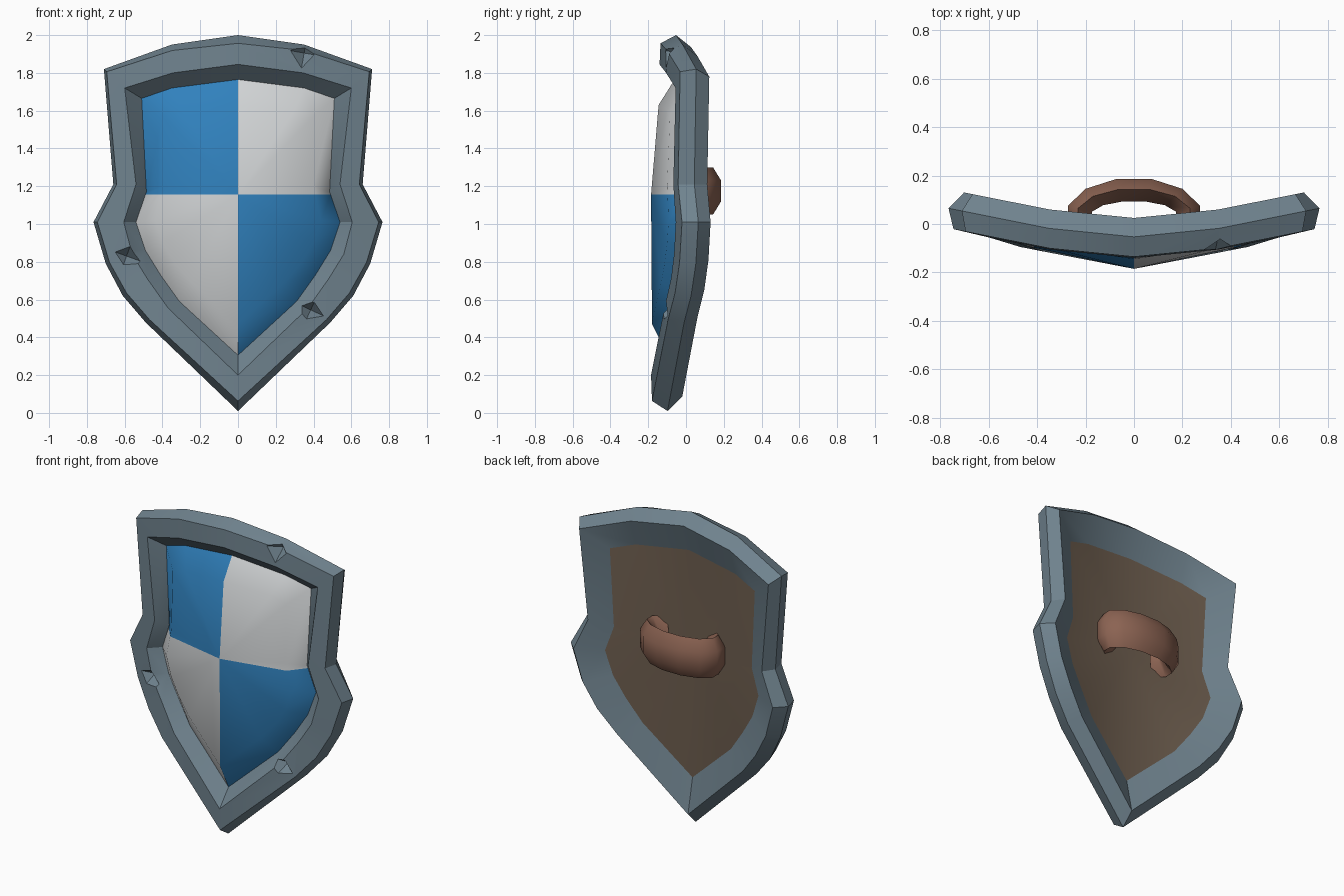
import bpy, bmesh, math

if "Cube" in bpy.data.objects:
    bpy.data.objects.remove(bpy.data.objects["Cube"])

def material(name, col):
    m = bpy.data.materials.new(name)
    m.diffuse_color = (*col, 1)
    m.use_nodes = True
    m.node_tree.nodes["Principled BSDF"].inputs["Base Color"].default_value = m.diffuse_color
    return m

STEEL = material("slate steel", (0.16, 0.225, 0.27))
BLUE = material("blue paint", (0.03, 0.22, 0.51))
WHITE = material("white paint", (0.64, 0.66, 0.67))
WOOD = material("brown wood", (0.16, 0.115, 0.08))
LEATHER = material("red brown leather", (0.26, 0.125, 0.085))

# Right half outlines (x, z), top centre to bottom tip
OUTER = [(0, 2), (.35, 1.95), (.71, 1.82), (.66, 1.21), (.765, 1.01), (.70, .79), (.61, .62), (.49, .48), (0, .01)]
FRONT = [(0, 1.845), (.345, 1.80), (.60, 1.72), (.54, 1.21), (.605, 1.01), (.56, .84), (.48, .71), (.37, .555), (0, .20)]
PANEL = [(0, 1.765), (.35, 1.72), (.51, 1.665), (.485, 1.17), (.54, 1.01), (.49, .86), (.41, .73), (.31, .59), (0, .305)]
RAISED = [(0, 1.63), (.30, 1.605), (.40, 1.57), (.40, 1.20), (.44, 1.02), (.40, .90), (.34, .80), (.25, .695), (0, .47)]

def blend(a, b, t):
    return [(p[0] + (q[0] - p[0]) * t(p[0]), p[1] + (q[1] - p[1]) * t(p[0])) for p, q in zip(a, b)]

def curve(x, z):
    """Backward bow of the shield towards its sides, forward lean at its tip."""
    x = abs(x)
    return .1 * x + .1 * max(0, x - .35) - .045 * min(1, max(0, 1.4 - 2 * z))

def ring(half, y):
    right = [(x, y + curve(x, z), z) for x, z in half]
    return right + [(-a, b, c) for a, b, c in right[-2:0:-1]]

def add_ring(bm, pts):
    return [bm.verts.new(p) for p in pts]

def bridge(bm, a, b):
    n = len(a)
    return [bm.faces.new((a[i], a[(i + 1) % n], b[(i + 1) % n], b[i])) for i in range(n)]

def finish(bm, name, mats):
    bmesh.ops.recalc_face_normals(bm, faces=bm.faces[:])
    me = bpy.data.meshes.new(name)
    bm.to_mesh(me)
    bm.free()
    ob = bpy.data.objects.new(name, me)
    bpy.context.collection.objects.link(ob)
    for m in mats:
        me.materials.append(m)
    return ob

def activate(ob):
    bpy.ops.object.select_all(action='DESELECT')
    ob.select_set(True)
    bpy.context.view_layer.objects.active = ob

def smooth(ob, deg):
    activate(ob)
    bpy.ops.object.shade_smooth_by_angle(angle=math.radians(deg))

# Metal rim: six-sided section swept round the outline
bm = bmesh.new()
loops = [add_ring(bm, p) for p in (
    ring(OUTER, -.053),
    ring(blend(OUTER, FRONT, lambda x: .28 - .2 * x), -.135),
    ring(FRONT, -.14),
    ring(PANEL, -.06),
    ring(PANEL, -.03),
    ring(blend(OUTER, FRONT, lambda x: .4), .025))]
for a, b in zip(loops, loops[1:] + loops[:1]):
    bridge(bm, a, b)
rim = finish(bm, "rim", [STEEL])

# Battle chips cut out of the rim with pyramids pointing backward
for x, z, y, roll, sx, sz in ((.35, 1.905, -.105, 10, .14, .16),
                              (-.59, .83, -.055, 20, .16, .10),
                              (.385, .545, -.105, 25, .17, .09)):
    bpy.ops.mesh.primitive_cone_add(vertices=4, radius1=1, radius2=0, depth=.13,
                                    location=(x, y, z), rotation=(-math.pi / 2, math.radians(roll), 0))
    cut = bpy.context.object
    cut.name = "chip_cutter"
    cut.scale = (sx, sz, 1)
    cut.hide_render = True
    activate(rim)
    mod = rim.modifiers.new("chip", 'BOOLEAN')
    mod.operation, mod.solver, mod.object = 'DIFFERENCE', 'EXACT', cut
    bpy.ops.object.modifier_apply(modifier=mod.name)
    bpy.data.objects.remove(cut)
rim.data.materials.clear()
rim.data.materials.append(STEEL)
for p in rim.data.polygons:
    p.material_index = 0
smooth(rim, 25)

# Quartered panel: bevelled border, ridged front, wooden back
MID = 1.155
bm = bmesh.new()
edge = add_ring(bm, ring(PANEL, -.06))
raised = add_ring(bm, [(x, (-.145 if z > MID + .2 else -.18) + (.15 if z > MID + .2 else .2) * abs(x), z)
                       for x, y, z in ring(RAISED, 0)])
back = add_ring(bm, ring(PANEL, -.03))
bridge(bm, edge, raised)
bridge(bm, edge, back)
for loop, y in ((raised, -.185), (back, -.045)):
    hub = bm.verts.new((0, y, MID))
    for i in range(len(loop)):
        f = bm.faces.new((loop[i], loop[(i + 1) % len(loop)], hub))
        f.material_index = 2 if loop is back else 0
bmesh.ops.bisect_plane(bm, geom=bm.verts[:] + bm.edges[:] + bm.faces[:],
                       plane_co=(0, 0, MID), plane_no=(0, 0, 1), dist=1e-5)
for f in bm.faces:
    c = f.calc_center_median()
    if f.material_index != 2:
        f.material_index = 0 if (c.x < 0) == (c.z > MID) else 1
panel = finish(bm, "quartered_panel", [BLUE, WHITE, WOOD])
smooth(panel, 40)

# Leather hand grip: an arched, six-sided strap on the back
SECTION = [(.282, .156, .055), (.24, .112, .125), (.18, .06, .055),
           (.18, .06, -.055), (.24, .112, -.125), (.282, .156, -.055)]
bm = bmesh.new()
arch = []
for i in range(10):
    t = math.radians(-45 + 30 * i)
    arch.append(add_ring(bm, [(rx * math.cos(t), .035 + ry * math.sin(t), 1.175 + h) for rx, ry, h in SECTION]))
for a, b in zip(arch, arch[1:]):
    bridge(bm, a, b)
bm.faces.new(arch[0])
bm.faces.new(arch[-1])
grip = finish(bm, "hand_grip", [LEATHER])
smooth(grip, 60)
